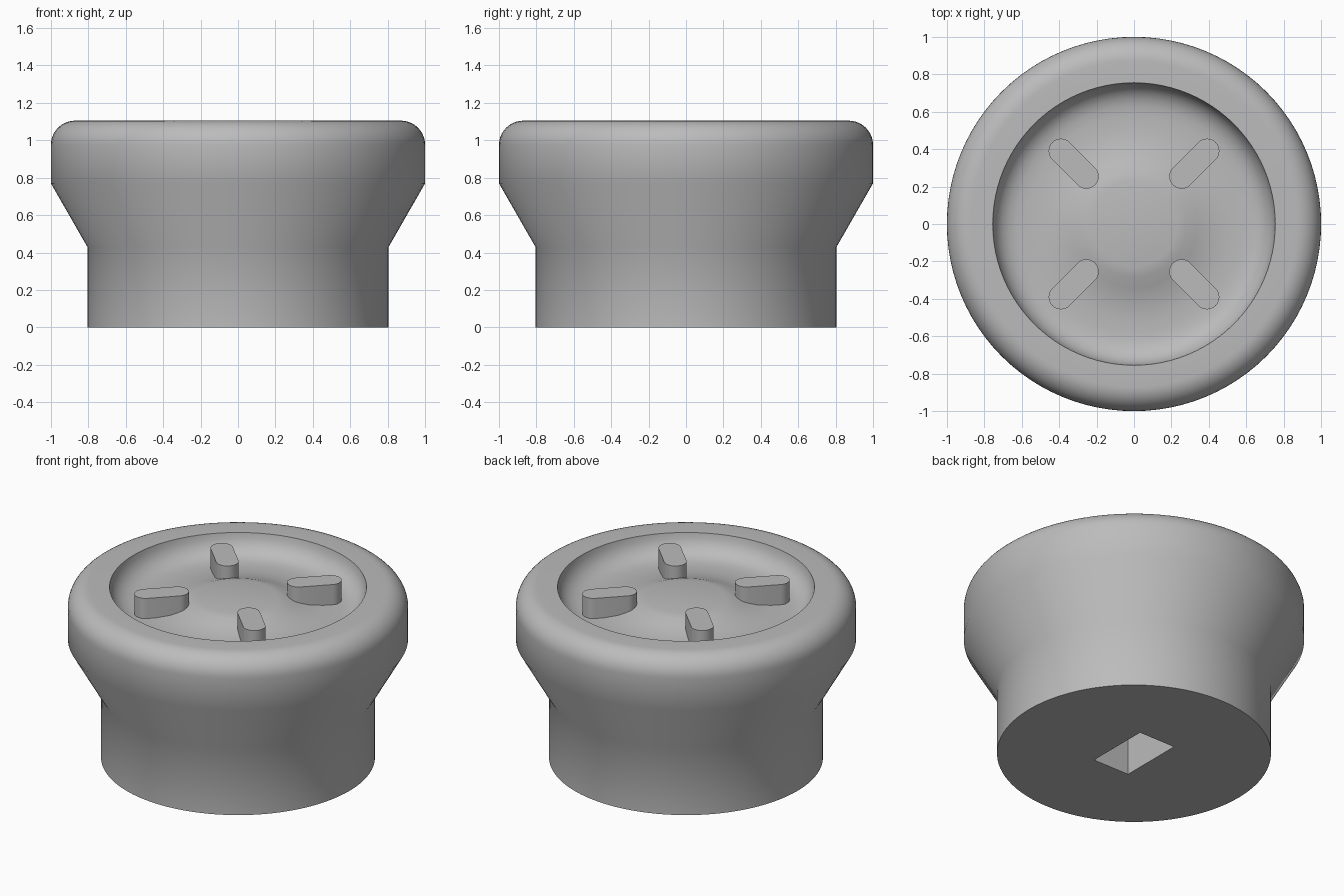
import bpy, bmesh
from math import sin, cos, pi, radians

if "Cube" in bpy.data.objects:
    bpy.data.objects.remove(bpy.data.objects["Cube"])

grey = bpy.data.materials.new("plain grey")
grey.use_nodes = True
grey.diffuse_color = (0.5, 0.5, 0.5, 1)
grey.node_tree.nodes["Principled BSDF"].inputs["Base Color"].default_value = (0.5, 0.5, 0.5, 1)

TOP = 1.105


def finish(name, bm, angle):
    """Turn a bmesh into a named, shaded object."""
    bmesh.ops.recalc_face_normals(bm, faces=bm.faces)
    mesh = bpy.data.meshes.new(name)
    bm.to_mesh(mesh)
    bm.free()
    mesh.materials.append(grey)
    obj = bpy.data.objects.new(name, mesh)
    bpy.context.collection.objects.link(obj)
    smooth(obj, angle)
    return obj


def smooth(obj, angle):
    bpy.ops.object.select_all(action='DESELECT')
    obj.select_set(True)
    bpy.context.view_layer.objects.active = obj
    bpy.ops.object.shade_smooth_by_angle(angle=radians(angle))


def lathe(name, profile, steps=96):
    bm = bmesh.new()
    verts = [bm.verts.new((r, 0, z)) for r, z in profile]
    edges = [bm.edges.new(pair) for pair in zip(verts, verts[1:])]
    bmesh.ops.spin(bm, geom=verts + edges, cent=(0, 0, 0), axis=(0, 0, 1),
                   angle=2 * pi, steps=steps, use_merge=True)
    bmesh.ops.remove_doubles(bm, verts=bm.verts, dist=0.0005)
    return finish(name, bm, 40)


# Body: straight foot, flared collar, rounded rim and a dish with a raised centre
fillet = 0.13
rim = [(1 - fillet + fillet * cos(a), TOP - fillet + fillet * sin(a))
       for a in (pi / 2 * i / 10 for i in range(11))]
dish = [(0.755, TOP), (0.748, 1.07), (0.73, 1.035), (0.705, 1.008), (0.67, 0.987),
        (0.63, 0.977), (0.58, 0.973), (0.5, 0.975), (0.42, 0.984), (0.34, 1.008),
        (0.28, 1.03), (0.23, 1.04), (0, 1.04)]
body = lathe("body", [(0, 0), (0.805, 0), (0.805, 0.43), (1, 0.77)] + rim + dish)

# Rectangular socket cut into the underside
bpy.ops.mesh.primitive_cube_add(size=1)
cutter = bpy.context.object
cutter.name = "socket_cutter"
cutter.hide_render = True
cutter.scale = (0.26, 0.42, 1)
cut = body.modifiers.new("socket", 'BOOLEAN')
cut.operation = 'DIFFERENCE'
cut.solver = 'EXACT'
cut.object = cutter
bpy.context.view_layer.objects.active = body
bpy.ops.object.modifier_apply(modifier=cut.name)
bpy.data.objects.remove(cutter)
smooth(body, 40)


# Four capsule pegs standing diagonally in the dish, flush with the rim
def peg(name, heading, radius=0.066, inner=0.36, outer=0.552, base=0.95, segments=12):
    bm = bmesh.new()
    outline = []
    for centre, start in ((outer, -pi / 2), (inner, pi / 2)):
        for i in range(segments + 1):
            a = start + pi * i / segments
            x, y = centre + radius * cos(a), radius * sin(a)
            outline.append(bm.verts.new((x * cos(heading) - y * sin(heading),
                                         x * sin(heading) + y * cos(heading), base)))
    face = bm.faces.new(outline)
    side = bmesh.ops.extrude_face_region(bm, geom=[face])["geom"]
    bmesh.ops.translate(bm, vec=(0, 0, TOP - base),
                        verts=[v for v in side if isinstance(v, bmesh.types.BMVert)])
    if not face.is_valid or len(bm.faces) < len(outline) + 2:
        bm.faces.new(outline)
    return finish(name, bm, 30)


for i, place in enumerate(("back_left", "back_right", "front_right", "front_left")):
    peg(place + "_peg", pi / 4 + i * pi / 2)
